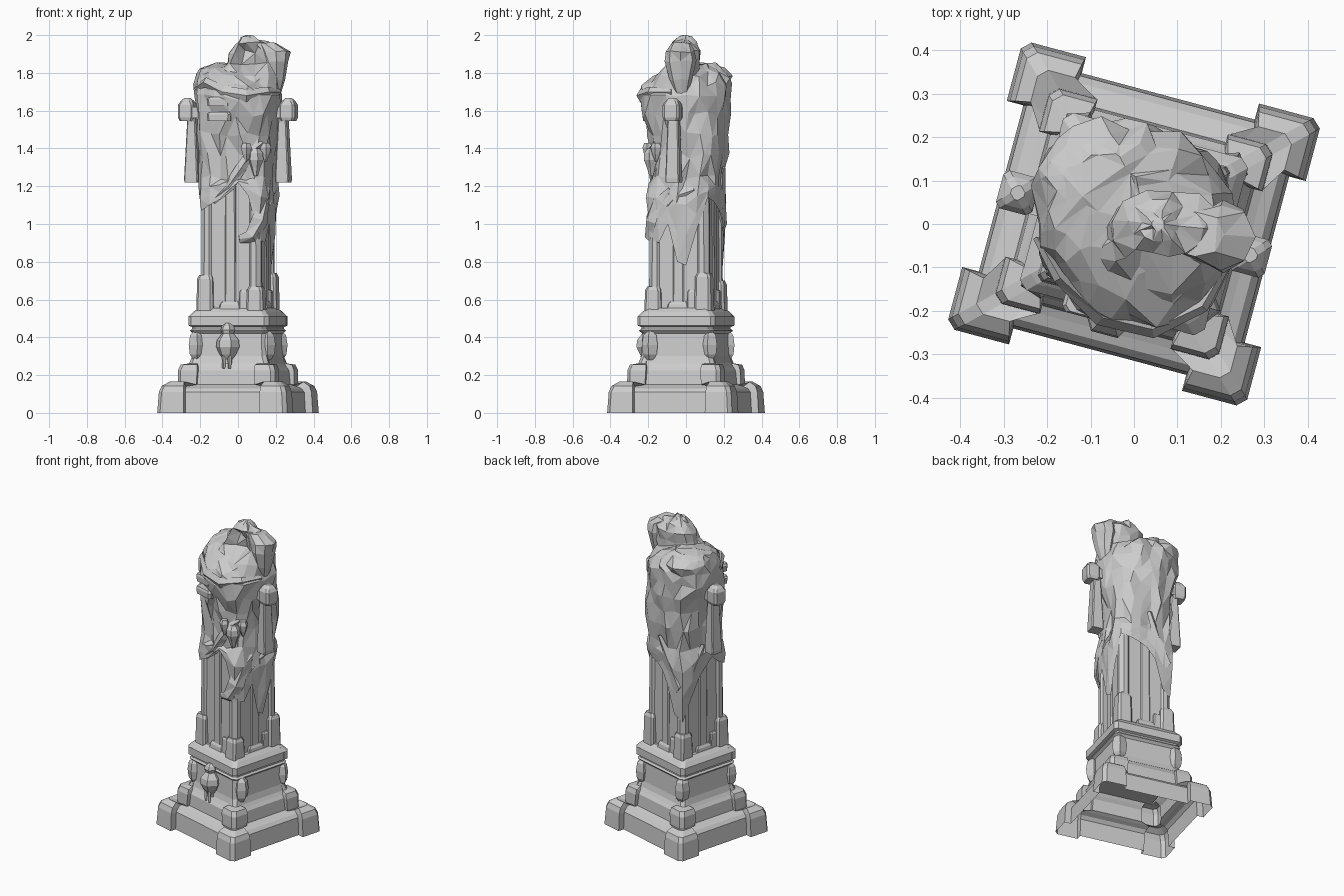
import bpy, bmesh, math, random
from mathutils import Matrix, Vector

random.seed(4)
if "Cube" in bpy.data.objects:
    bpy.data.objects.remove(bpy.data.objects["Cube"])

TURN = math.radians(-15)
SPIN = Matrix.Rotation(TURN, 4, 'Z')
stone = bpy.data.materials.new("grey stone")
GREY = (0.6, 0.6, 0.6, 1)
stone.diffuse_color = GREY
stone.use_nodes = True
stone.node_tree.nodes["Principled BSDF"].inputs["Base Color"].default_value = GREY
CORNERS = {"back_left": (1, 1), "back_right": (-1, 1),
           "front_right": (-1, -1), "front_left": (1, -1)}


def loft(name, rings, cap_bottom=True, cap_top=True, at=(0, 0, 0), spin=True, facet=False):
    """Skin a stack of equal point rings, closed round."""
    bm = bmesh.new()
    rows = [[bm.verts.new(Vector(p) + Vector(at)) for p in r] for r in rings]
    n = len(rows[0])
    for a, b in zip(rows, rows[1:]):
        for i in range(n):
            j = (i + 1) % n
            bm.faces.new((a[i], a[j], b[j], b[i]))
    if cap_bottom:
        bm.faces.new(rows[0][::-1])
    if cap_top:
        bm.faces.new(rows[-1])
    if spin:
        bm.transform(SPIN)
    if facet:
        bmesh.ops.triangulate(bm, faces=bm.faces)
    bmesh.ops.recalc_face_normals(bm, faces=bm.faces)
    mesh = bpy.data.meshes.new(name)
    bm.to_mesh(mesh)
    bm.free()
    mesh.materials.append(stone)
    ob = bpy.data.objects.new(name, mesh)
    bpy.context.collection.objects.link(ob)
    return ob


def square(z, hx, hy, c):
    """Square section with cut corners."""
    pts = []
    for sx, sy in CORNERS.values():
        pair = [(sx * hx, sy * (hy - c), z), (sx * (hx - c), sy * hy, z)]
        pts += pair if sx * sy > 0 else pair[::-1]
    return pts


def eared(z, h, out, start, lift=0, c=.02):
    """Slightly oblong section whose corners step outwards as ears."""
    pts, big = [], h + out
    for sx, sy in CORNERS.values():
        ear = [(h, start, 0), (big, start, lift), (big, big - c, lift),
               (big - c, big, lift), (start, big, lift), (start, h, 0)]
        ear = [(sx * x * 1.015, sy * y * .975, z + up) for x, y, up in ear]
        pts += ear if sx * sy > 0 else ear[::-1]
    return pts


def block(name, profile, at=(0, 0, 0), c=0.012, aspect=1, **kw):
    return loft(name, [square(z, h, h * aspect, c) for z, h in profile], at=at, **kw)


def gem(name, profile, at, sides=6):
    rings = [[(r * math.cos(i * math.tau / sides), r * math.sin(i * math.tau / sides), z)
              for i in range(sides)] for z, r in profile]
    return loft(name, rings, at=at)


# Stepped pedestal, hollow underneath, with corner blocks on the two lower steps
PEDESTAL = [(0, .312, .039, .203), (.11, .305, .039, .205), (.13, .288, .044, .208, .012),
            (.14, .262, .036, .215, .025), (.15, .242, .021, .158), (.225, .236, .026, .153),
            (.243, .222, .029, .156, .012), (.262, .21, .004, .165), (.3, .2, .001, .165),
            (.42, .195, .001, .165), (.435, .21, .001, .165), (.445, .2, .001, .165),
            (.455, .2, .001, .165), (.462, .216, .001, .17), (.51, .216, .001, .17),
            (.535, .195, .001, .16), (.555, .172, .001, .14)]
loft("pedestal", [eared(*row) for row in PEDESTAL], cap_bottom=False)
block("inner_ceiling", [(.262, .206), (.27, .2)])

# Bosses, broken posts and shaft edges on each corner
for (name, (sx, sy)), top in zip(CORNERS.items(), (.74, .7, .73, .67)):
    spot = (.198, -.142, 0) if name == "front_left" else (sx * .178, sy * .178, 0)
    gem("corner_boss_" + name, [(.28, .02), (.31, .04), (.36, .046), (.41, .038), (.435, .015)],
        spot, 5)
    block("post_" + name, [(.54, .046), (top - .02, .042), (top, .033)],
          at=(sx * .137, sy * .137, 0))
    block("shaft_edge_" + name, [(.55, .036), (1.2, .034)],
          at=(sx * .128, sy * .128, 0), c=.022)

# Shaft with a raised panel and low plates on every face
block("shaft", [(.54, .154), (1.2, .15), (1.6, .142)], c=.02)
for k, side in enumerate(("front", "left", "back", "right")):
    q = Matrix.Rotation(k * math.pi / 2, 3, 'Z')
    for part, x, y, profile in (
            ("panel", 0, -.132, [(.56, .03), (1.2, .028)]),
            ("sill", 0, -.115, [(.54, .06), (.575, .055), (.59, .045)]),
            ("low_plate", .075, -.143, [(.55, .026), (.64, .024), (.65, .018)])):
        block(part + "_" + side, profile, at=q @ Vector((x, y, 0)), c=.006)

# Lantern-like boss on the front of the pedestal
gem("front_boss", [(.262, .022), (.28, .022), (.31, .045), (.35, .064), (.385, .06),
                   (.42, .032), (.44, .04), (.46, .032), (.475, .012)], (0, -.208, 0))
for dx in (-.016, .016):
    gem("boss_tassel", [(.235, .008), (.3, .012)], (dx, -.232, 0), 4)

# Cloth: (z, half width, squareness, centre x, centre y)
FORM = [(.7, .168, 7, 0, 0), (1.12, .172, 6, 0, 0), (1.24, .18, 4, 0, .008),
        (1.36, .196, 3, 0, .022), (1.48, .205, 2.6, 0, .014), (1.58, .217, 2.4, 0, .002),
        (1.67, .235, 2.1, 0, 0), (1.74, .228, 2, -.005, .008), (1.79, .2, 2, -.025, .03),
        (1.825, .145, 2, -.06, .065), (1.845, .07, 2, -.065, .09)]


def form_at(z):
    for a, b in zip(FORM, FORM[1:]):
        if z <= b[0]:
            t = max(0, (z - a[0]) / (b[0] - a[0]))
            return [u + (v - u) * t for u, v in zip(a, b)]
    return FORM[-1]


def on_cloth(angle, z, extra=0):
    """Point on the cloth at a world angle and height, in the unturned frame."""
    _, h, p, cx, cy = form_at(z)
    a = angle - TURN
    c, s = math.cos(a), math.sin(a)
    r = h / (abs(c) ** p + abs(s) ** p) ** (1 / p) + extra
    if z > 1.5:
        r *= 1 - .06 * math.cos(2 * angle - 1.2)
    centre = SPIN.inverted() @ Vector((cx, cy, 0))
    return (centre.x + r * c, centre.y + r * s, z)


HEM = (.78, .95, 1.14, 1.12, 1.1, 1.07, 1, .82, .78, .93, 1.05, 1.1,
       1.15, 1.1, 1.07, 1.1, 1.13, 1.18, 1.22, 1.15, .92, .9, 1, .8)
N = len(HEM)
rings = []
for t in (0, .35, .7):
    rings.append([])
    for i, hem in enumerate(HEM):
        bulge = .03 * t if hem < .96 else .006
        rings[-1].append(on_cloth(i * math.tau / N, hem + (1.24 - hem) * t,
                                  bulge + random.uniform(0, .012)))
for z in [f[0] for f in FORM[2:]]:
    wild = .018 if z < 1.8 else .01
    rings.append([on_cloth((i + random.uniform(-.3, .3)) * math.tau / N,
                           z + random.uniform(-wild, wild), random.uniform(-wild, wild * .8))
                  for i in range(N)])
loft("draped_cloth", rings, cap_bottom=False, facet=True)


# Heavy folds running over the cloth: (world degrees, z)
def fold(name, path, width):
    pts = [Vector(on_cloth(math.radians(a), z, .002)) for a, z in path]
    section = []
    for k, p in enumerate(pts):
        w = width * (.4 + .6 * math.sin(math.pi * k / (len(pts) - 1)))
        along = (pts[min(k + 1, len(pts) - 1)] - pts[max(k - 1, 0)]).normalized()
        out = Vector((p.x, p.y, 0)).normalized()
        across = along.cross(out).normalized()
        section.append([p + across * w, p + out * w * .6, p - across * w, p - out * w * .5])
    loft(name, section, facet=True)


fold("front_fold", [(-160, 1.16), (-130, 1.13), (-105, 1.2), (-85, 1.3), (-70, 1.39), (-55, 1.43)], .03)
fold("corner_fold", [(-88, .92), (-70, .93), (-58, 1.02), (-48, 1.13), (-30, 1.19)], .05)
fold("left_fold", [(-55, 1.05), (-35, 1.08), (-15, 1.15), (10, 1.18), (40, 1.16)], .03)
fold("back_fold", [(75, 1.3), (95, 1.15), (115, 1), (135, 1.08), (160, 1.25)], .04)
fold("shoulder_roll", [(-170, 1.72), (-140, 1.75), (-110, 1.7), (-80, 1.68), (-50, 1.7), (-20, 1.7)], .035)

# Brackets with hanging straps on both sides, and a stub on the front
for side, s in (("left", 1), ("right", -1)):
    block("bracket_" + side, [(1.545, .036), (1.565, .043), (1.63, .043), (1.65, .032), (1.668, .016)],
          at=(s * .277, 0, 0), aspect=1.05)
    block("bracket_arm_" + side, [(1.56, .04), (1.62, .04)], at=(s * .22, 0, 0))
    strap = [square(z, hx, hy, .006) for z, hx, hy in
             ((1.22, .036, .038), (1.24, .038, .038), (1.53, .024, .03), (1.58, .02, .03))]
    loft("strap_" + side, strap, at=(s * .249, 0, 0))
for z in (1.545, 1.625):
    block("front_bracket", [(z, .062), (z + .035, .066), (z + .048, .058)],
          at=(-.045, -.2, 0), aspect=.55)

# Small mask with drooping wings on the front corner of the cloth
gem("mask", [(1.255, .012), (1.3, .026), (1.34, .042), (1.375, .04), (1.4, .02)], (.138, -.152, 0))
for s in (-1, 1):
    gem("mask_wing", [(1.33, .006), (1.37, .022), (1.405, .03), (1.43, .02)],
        (.138 + s * .044, -.148 + s * .034, 0), 5)

# Crumpled crest, leaning to the left and hollowed at the front
CREST = [(1.62, .07, -.06, .14, .15), (1.71, .07, -.06, .155, .15), (1.78, .065, -.045, .17, .11),
         (1.85, .075, -.02, .15, .095), (1.91, .075, -.015, .125, .095),
         (1.96, .07, -.01, .085, .07), (1.985, .06, -.005, .045, .035), (2, .055, 0, .015, .015)]
rings = []
for z, cx, cy, rx, ry in CREST:
    ring = []
    for i in range(13):
        a = i * math.tau / 13
        k = random.uniform(.86, 1.1)
        x, y = cx + rx * k * math.cos(a), cy + ry * k * math.sin(a)
        if 1.83 < z < 1.94 and y < cy - .04 and abs(x - .05) < .06:
            y += .07
        ring.append((x, y, min(2, z + random.uniform(-.012, .012))))
    rings.append(ring)
loft("crest", rings, spin=False, facet=True)

# Horn flaring up and out beside the crest
HORN = [(1.66, .195, -.02, .025, .025), (1.76, .205, -.025, .045, .06),
        (1.86, .205, -.03, .065, .088), (1.915, .2, -.03, .08, .08), (1.955, .14, -.025, .07, .055)]
rings = [[(cx + rx * math.cos(i * math.tau / 8) * random.uniform(.9, 1.05),
           cy + ry * math.sin(i * math.tau / 8) * random.uniform(.9, 1.05),
           z + random.uniform(-.008, .008)) for i in range(8)] for z, cx, cy, rx, ry in HORN]
loft("horn", rings, spin=False, facet=True)
